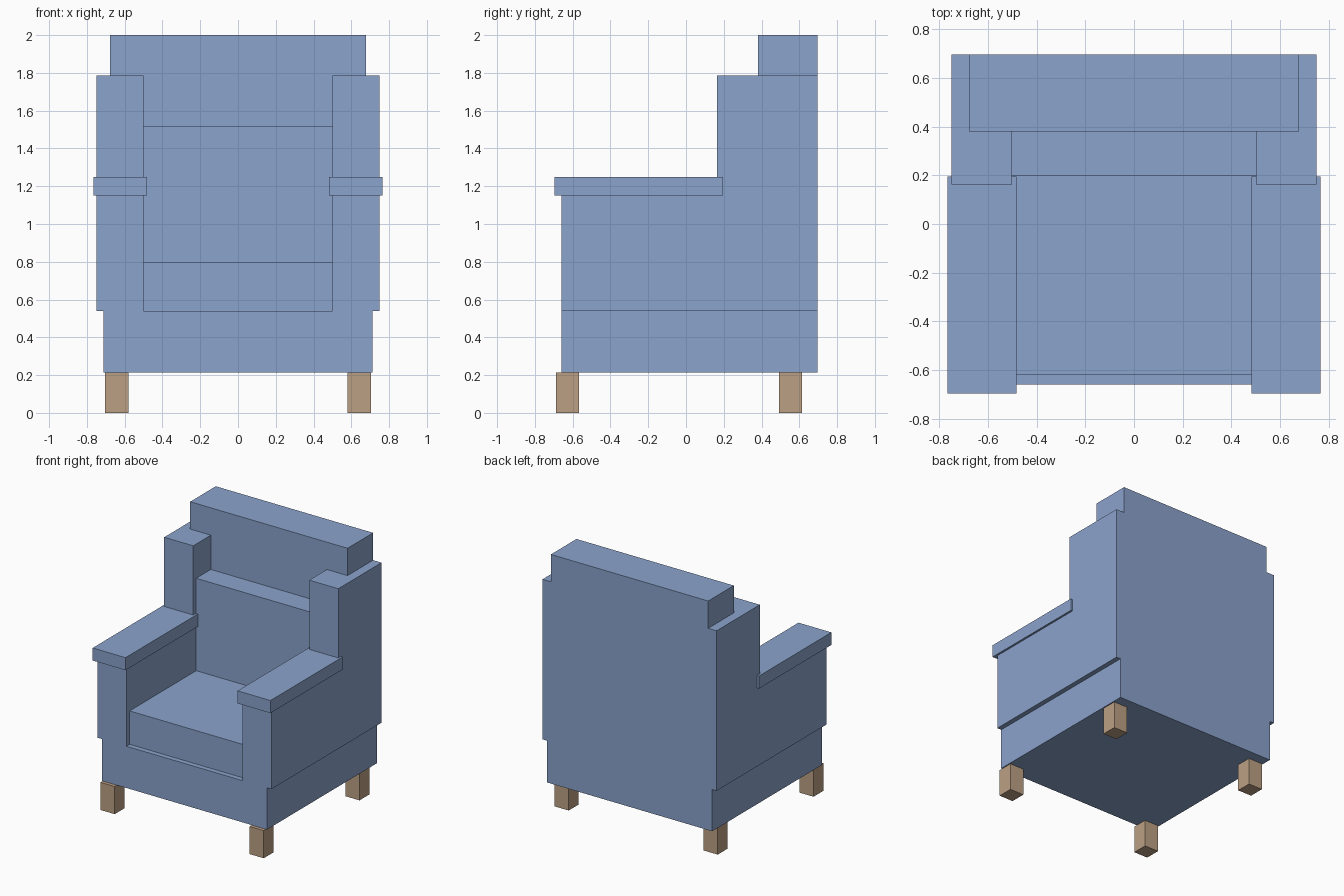
import bpy

if "Cube" in bpy.data.objects:
    bpy.data.objects.remove(bpy.data.objects["Cube"])


def material(name, rgb):
    m = bpy.data.materials.new(name)
    m.diffuse_color = (*rgb, 1.0)
    m.use_nodes = True
    m.node_tree.nodes["Principled BSDF"].inputs["Base Color"].default_value = m.diffuse_color
    return m


fabric = material("blue fabric", (0.258, 0.366, 0.604))
wood = material("light wood", (0.503, 0.352, 0.231))


def prism(name, profile, x0, x1, mat):
    """Extrude a closed (y, z) profile from x0 to x1."""
    n = len(profile)
    verts = [(x, y, z) for x in (x0, x1) for y, z in profile]
    faces = [list(range(n))[::-1], list(range(n, 2 * n))]
    faces += [(i, (i + 1) % n, n + (i + 1) % n, n + i) for i in range(n)]
    mesh = bpy.data.meshes.new(name)
    mesh.from_pydata(verts, [], faces)
    mesh.materials.append(mat)
    ob = bpy.data.objects.new(name, mesh)
    bpy.context.collection.objects.link(ob)
    return ob


def box(name, x, y, z, mat):
    rect = [(y[0], z[0]), (y[1], z[0]), (y[1], z[1]), (y[0], z[1])]
    return prism(name, rect, x[0], x[1], mat)


FRONT, BACK = -0.66, 0.695

# Base and cushions
box("base", (-0.712, 0.712), (FRONT, BACK), (0.215, 0.54), fabric)
box("seat_cushion", (-0.5, 0.5), (-0.62, 0.2), (0.54, 0.80), fabric)
box("back_cushion", (-0.5, 0.5), (0.2, 0.38), (0.54, 1.52), fabric)

# Back panel and head roll
box("back_panel", (-0.5, 0.5), (0.38, BACK), (0.54, 1.787), fabric)
box("head_roll", (-0.678, 0.678), (0.38, BACK), (1.787, 2.0), fabric)

# Sides: arm and wing in one stepped profile, with an arm pad and legs
side = [(FRONT, 0.54), (BACK, 0.54), (BACK, 1.787), (0.163, 1.787),
        (0.163, 1.15), (FRONT, 1.15)]
for label, s in (("left", -1), ("right", 1)):
    def span(a, b):
        return tuple(sorted((s * a, s * b)))

    prism(label + "_arm_and_wing", side, *span(0.5, 0.75), fabric)
    box(label + "_arm_pad", span(0.483, 0.766), (-0.695, 0.195), (1.15, 1.248), fabric)
    for end, y in (("front", -0.627), ("back", 0.553)):
        box(f"{label}_{end}_leg", span(0.581, 0.703), (y - 0.061, y + 0.061),
            (0.0, 0.215), wood)
